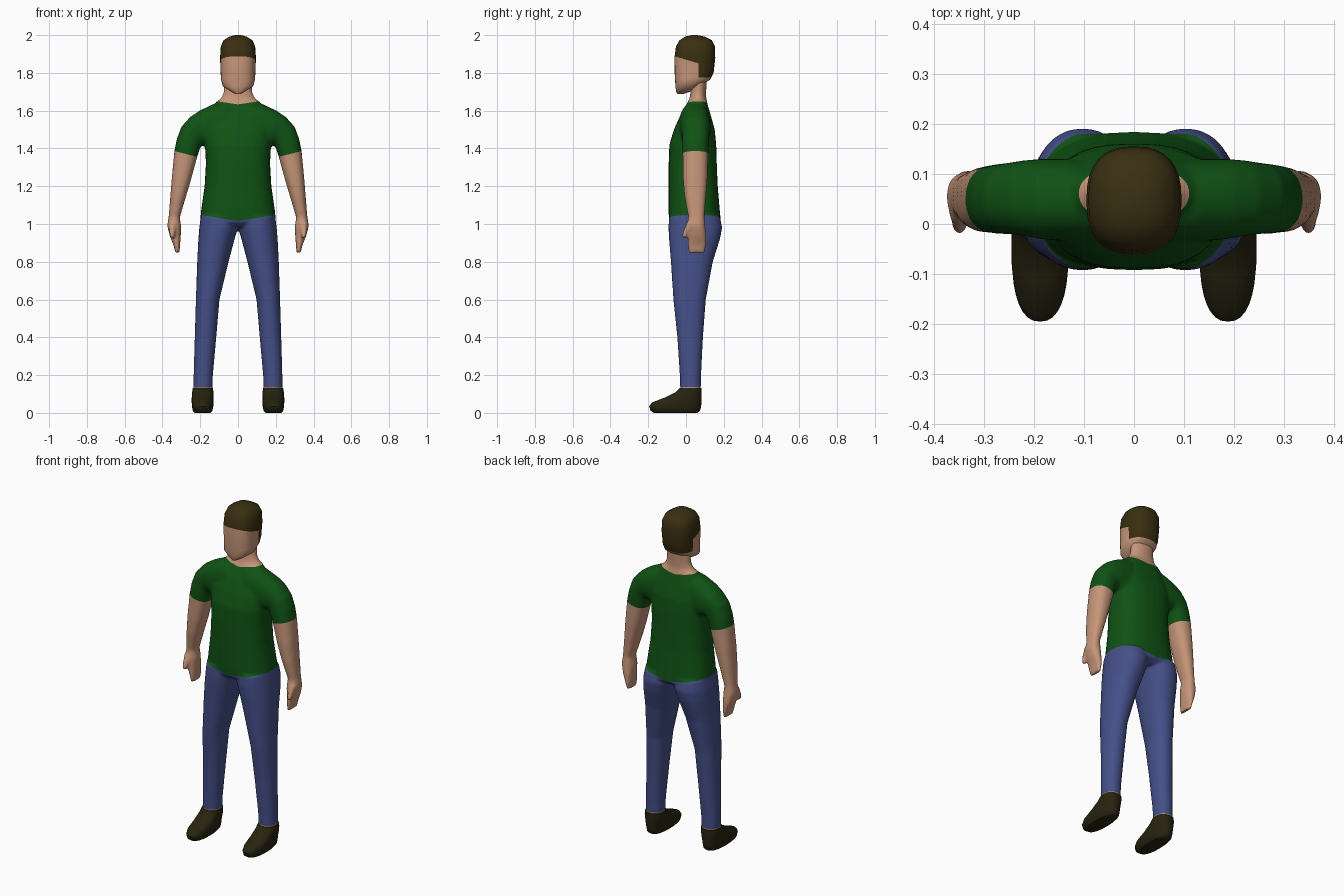
import bpy
import bmesh
from math import cos, sin, pi, copysign
from mathutils import Vector

default_cube = bpy.data.objects.get("Cube")
if default_cube:
    bpy.data.objects.remove(default_cube, do_unlink=True)


def make_material(name, color):
    material = bpy.data.materials.new(name)
    material.use_nodes = True
    material.diffuse_color = (*color, 1)
    shader = material.node_tree.nodes["Principled BSDF"]
    shader.inputs["Base Color"].default_value = (*color, 1)
    shader.inputs["Roughness"].default_value = .8
    return material


skin = make_material("skin", (.56, .3, .19))
shirt_green = make_material("shirt green", (.005, .085, .007))
denim_blue = make_material("denim blue", (.06, .08, .25))
hair_brown = make_material("hair brown", (.042, .028, .006))
shoe_brown = make_material("shoe brown", (.02, .017, .005))


def loft(bm, rows, power, side=1, segments=32):
    """Skin closed rings; each row is outer x, outer z, inner x, inner z, front y, back y."""
    rings = []
    for outer_x, outer_z, inner_x, inner_z, front, back in rows:
        outer = Vector((outer_x * side, 0, outer_z))
        inner = Vector((inner_x * side, 0, inner_z))
        middle = (outer + inner) / 2 + Vector((0, (front + back) / 2, 0))
        across = (outer - inner) / 2
        depth = Vector((0, (back - front) / 2, 0))
        ring = []
        for step in range(segments):
            angle = 2 * pi * step / segments
            u, v = (copysign(abs(t) ** (2 / power), t) for t in (cos(angle), sin(angle)))
            ring.append(bm.verts.new(middle + across * u + depth * v))
        rings.append(ring)
    for low, high in zip(rings, rings[1:]):
        for i in range(segments):
            j = (i + 1) % segments
            bm.faces.new((low[i], low[j], high[j], high[i]))
    bm.faces.new(rings[0])
    bm.faces.new(rings[-1])


def level(rows):
    """Expand rows of z, outer x, inner x, front y, back y into horizontal rings."""
    return [(outer, z, inner, z, front, back) for z, outer, inner, front, back in rows]


def centred(rows):
    """Expand rows of z, half width, front y, back y into rings centred on the body."""
    return level([(z, half, -half, front, back) for z, half, front, back in rows])


def cut(bm, point, normal):
    """Split faces along a plane so that a colour border is clean."""
    everything = bm.verts[:] + bm.edges[:] + bm.faces[:]
    bmesh.ops.bisect_plane(bm, geom=everything, plane_co=point, plane_no=normal, dist=1e-5)


def add_object(name, bm, materials):
    bmesh.ops.recalc_face_normals(bm, faces=bm.faces[:])
    mesh = bpy.data.meshes.new(name)
    bm.to_mesh(mesh)
    bm.free()
    for material in materials:
        mesh.materials.append(material)
    obj = bpy.data.objects.new(name, mesh)
    bpy.context.collection.objects.link(obj)
    return obj


def select_only(obj):
    bpy.ops.object.select_all(action="DESELECT")
    obj.select_set(True)
    bpy.context.view_layer.objects.active = obj


def smooth(obj):
    select_only(obj)
    bpy.ops.object.shade_smooth_by_angle(angle=.8)


# Section tables
torso = centred([
    (.985, .17, -.06, .15),
    (1.01, .2, -.09, .185),
    (1.06, .197, -.092, .18),
    (1.2, .177, -.092, .168),
    (1.32, .17, -.092, .163),
    (1.42, .175, -.088, .16),
    (1.5, .18, -.064, .152),
    (1.58, .16, -.028, .13),
    (1.62, .135, -.005, .118),
    (1.652, .11, .013, .11),
])
neck = centred([
    (1.6, .125, .01, .115),
    (1.65, .108, .013, .11),
    (1.672, .086, .02, .107),
    (1.7, .075, .024, .107),
    (1.77, .072, .03, .11),
])
leg = level([
    (1.04, .197, 0, -.09, .18),
    (.98, .205, 0, -.093, .192),
    (.92, .21, .018, -.09, .18),
    (.8, .216, .05, -.08, .142),
    (.6, .223, .098, -.067, .105),
    (.4, .229, .115, -.046, .09),
    (.2, .235, .133, -.033, .08),
    (.1, .235, .137, -.03, .078),
])
arm = [
    (.06, 1.645, .06, 1.36, -.04, .125),
    (.13, 1.635, .13, 1.38, -.035, .13),
    (.2, 1.602, .175, 1.41, -.03, .13),
    (.252, 1.568, .19, 1.42, -.023, .127),
    (.3, 1.515, .197, 1.41, -.02, .122),
    (.324, 1.45, .205, 1.39, -.02, .12),
    (.337, 1.385, .216, 1.355, -.018, .118),
    (.35, 1.25, .25, 1.23, -.016, .113),
    (.358, 1.15, .277, 1.14, -.008, .106),
    (.367, 1.04, .308, 1.035, .012, .097),
    (.375, .99, .301, .985, .005, .102),
    (.362, .94, .303, .935, .008, .107),
    (.342, .89, .307, .885, .008, .107),
    (.332, .848, .31, .848, .015, .1),
]
thumb = level([
    (1.01, .37, .325, .005, .05),
    (.965, .365, .333, -.014, .018),
    (.928, .36, .336, -.024, .002),
])

# Body: torso, neck, limbs and hands fused into one skin
bm = bmesh.new()
loft(bm, torso, 2.5)
loft(bm, neck, 2)
for side in (1, -1):
    loft(bm, leg, 2.2, side)
    loft(bm, arm, 2.3, side)
    loft(bm, thumb, 2, side)
body = add_object("body", bm, [skin, shirt_green, denim_blue])
remesh = body.modifiers.new("fuse", "REMESH")
remesh.mode = "VOXEL"
remesh.voxel_size = .008
relax = body.modifiers.new("relax", "SMOOTH")
relax.factor = .5
relax.iterations = 6
select_only(body)
for modifier in (remesh, relax):
    bpy.ops.object.modifier_apply(modifier=modifier.name)

# Clothing borders: each is a height at the middle and a rise toward the sides
HEM, SLEEVE, COLLAR = (1.015, .17), (1.302, .25), (1.633, .15)
ANKLE = .138


def above(border, point):
    return point.z > border[0] + border[1] * abs(point.x)


bm = bmesh.new()
bm.from_mesh(body.data)
for height, slope in (HEM, SLEEVE, COLLAR):
    for side in (1, -1):
        cut(bm, (0, 0, height), (-slope * side, 0, 1))
cut(bm, (0, 0, ANKLE), (0, 0, 1))
for face in bm.faces:
    c = face.calc_center_median()
    x = abs(c.x)
    on_arm = x > .25 or (x > .19 and c.z > 1.2)
    if above(COLLAR, c) or c.z < ANKLE or (on_arm and not above(SLEEVE, c)):
        face.material_index = 0
    else:
        face.material_index = 1 if above(HEM, c) else 2
bm.to_mesh(body.data)
bm.free()
smooth(body)

# Head with a stepped hairline
bm = bmesh.new()
loft(bm, centred([
    (1.688, .012, -.045, -.015),
    (1.7, .036, -.052, .02),
    (1.73, .081, -.056, .075),
    (1.765, .09, -.058, .128),
    (1.8, .092, -.06, .146),
    (1.88, .095, -.061, .155),
    (1.94, .091, -.053, .153),
    (1.972, .077, -.035, .138),
    (1.992, .046, -.005, .1),
    (2, .015, .03, .06),
]), 2.5)
FRINGE, TEMPLE, NAPE = 1.87, .065, 1.775
fringe_slope = .3
cut(bm, (0, 0, FRINGE), (0, fringe_slope, 1))
cut(bm, (0, TEMPLE, 0), (0, 1, 0))
cut(bm, (0, 0, NAPE), (0, 0, 1))
for face in bm.faces:
    c = face.calc_center_median()
    hairline = NAPE if c.y > TEMPLE else FRINGE - fringe_slope * c.y
    face.material_index = int(c.z > hairline)
smooth(add_object("head", bm, [skin, hair_brown]))

# Shoes
shoe = level([
    (0, .23, .145, -.17, .06),
    (.012, .24, .135, -.188, .075),
    (.035, .244, .131, -.195, .08),
    (.055, .245, .13, -.18, .082),
    (.08, .245, .13, -.115, .083),
    (.11, .243, .13, -.055, .083),
    (.132, .239, .133, -.034, .081),
])
for name, side in (("left_shoe", 1), ("right_shoe", -1)):
    bm = bmesh.new()
    loft(bm, shoe, 2.4, side)
    smooth(add_object(name, bm, [shoe_brown]))
